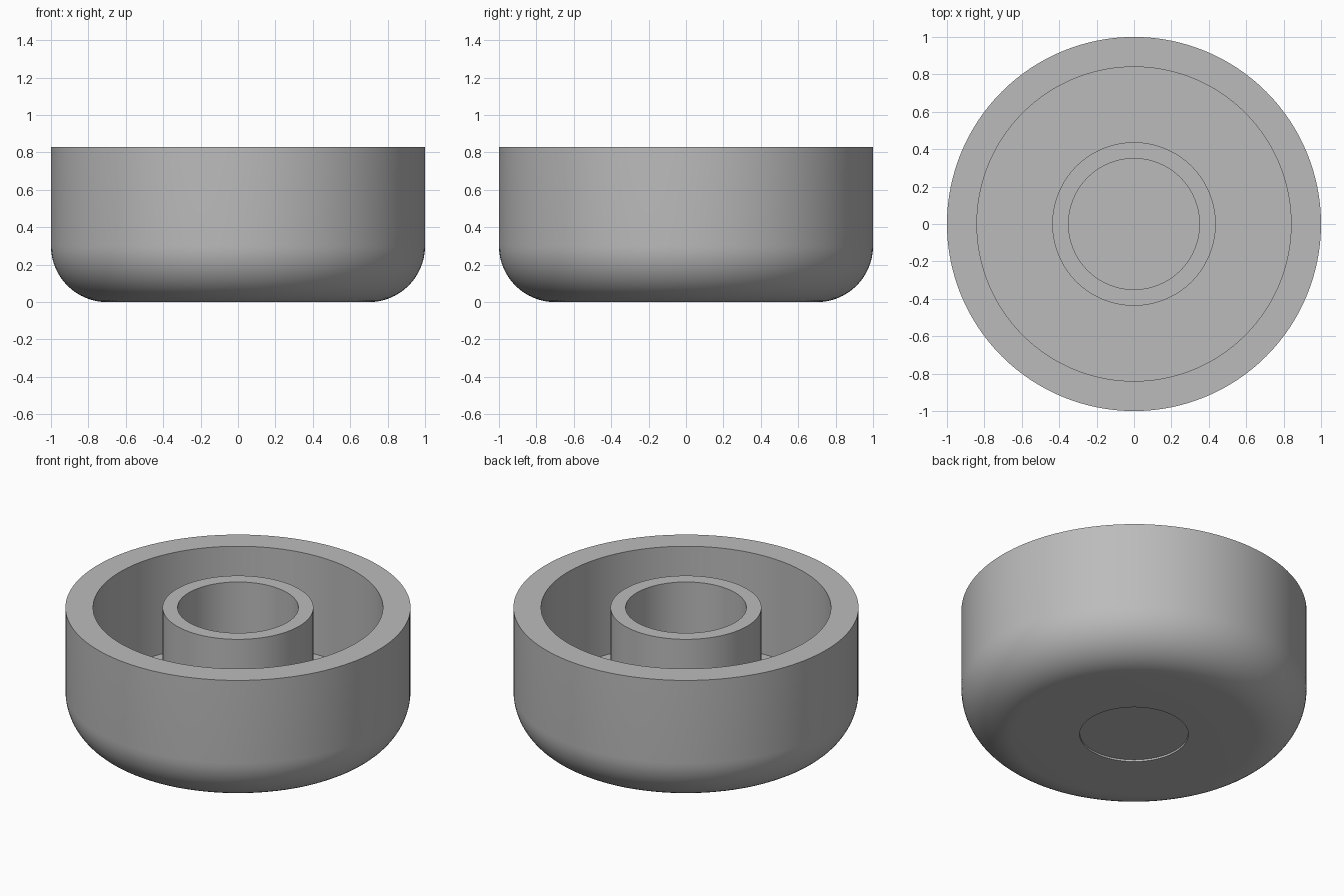
import bpy, bmesh, math

if "Cube" in bpy.data.objects:
    bpy.data.objects.remove(bpy.data.objects["Cube"])

SEGMENTS = 128
HEIGHT, FLOOR = 0.83, 0.2
FILLET = 0.3

grey = bpy.data.materials.new("grey")
grey.diffuse_color = (0.5, 0.5, 0.5, 1)
grey.use_nodes = True
grey.node_tree.nodes["Principled BSDF"].inputs["Base Color"].default_value = grey.diffuse_color


def arc(cx, cz, r, start, end, steps):
    """Points (radius, height) along an arc given in degrees."""
    angles = [math.radians(start + (end - start) * i / steps) for i in range(steps + 1)]
    return [(cx + r * math.cos(a), cz + r * math.sin(a)) for a in angles]


def lathe(name, profile):
    """Revolve a (radius, height) profile around the z axis."""
    bm = bmesh.new()
    verts = [bm.verts.new((r, 0, z)) for r, z in profile]
    edges = [bm.edges.new(pair) for pair in zip(verts, verts[1:])]
    bmesh.ops.spin(bm, geom=verts + edges, axis=(0, 0, 1), cent=(0, 0, 0),
                   angle=math.tau, steps=SEGMENTS)
    bmesh.ops.remove_doubles(bm, verts=bm.verts, dist=0.0001)
    bmesh.ops.recalc_face_normals(bm, faces=bm.faces)
    mesh = bpy.data.meshes.new(name)
    bm.to_mesh(mesh)
    bm.free()
    mesh.materials.append(grey)
    obj = bpy.data.objects.new(name, mesh)
    bpy.context.collection.objects.link(obj)
    bpy.context.view_layer.objects.active = obj
    obj.select_set(True)
    bpy.ops.object.shade_smooth_by_angle(angle=math.radians(30))
    obj.select_set(False)
    return obj


# One-piece round foot: shallow recess underneath, rounded lower edge,
# thick outer wall, annular groove and central hollow boss
profile = [(0, 0.012), (0.315, 0.012), (0.315, 0)]
profile += arc(1 - FILLET, FILLET, FILLET, -90, 0, 16)
profile += [(1, HEIGHT), (0.84, HEIGHT), (0.84, FLOOR),
            (0.437, FLOOR), (0.437, HEIGHT), (0.35, HEIGHT),
            (0.35, FLOOR), (0, FLOOR)]
lathe("round_foot", profile)
